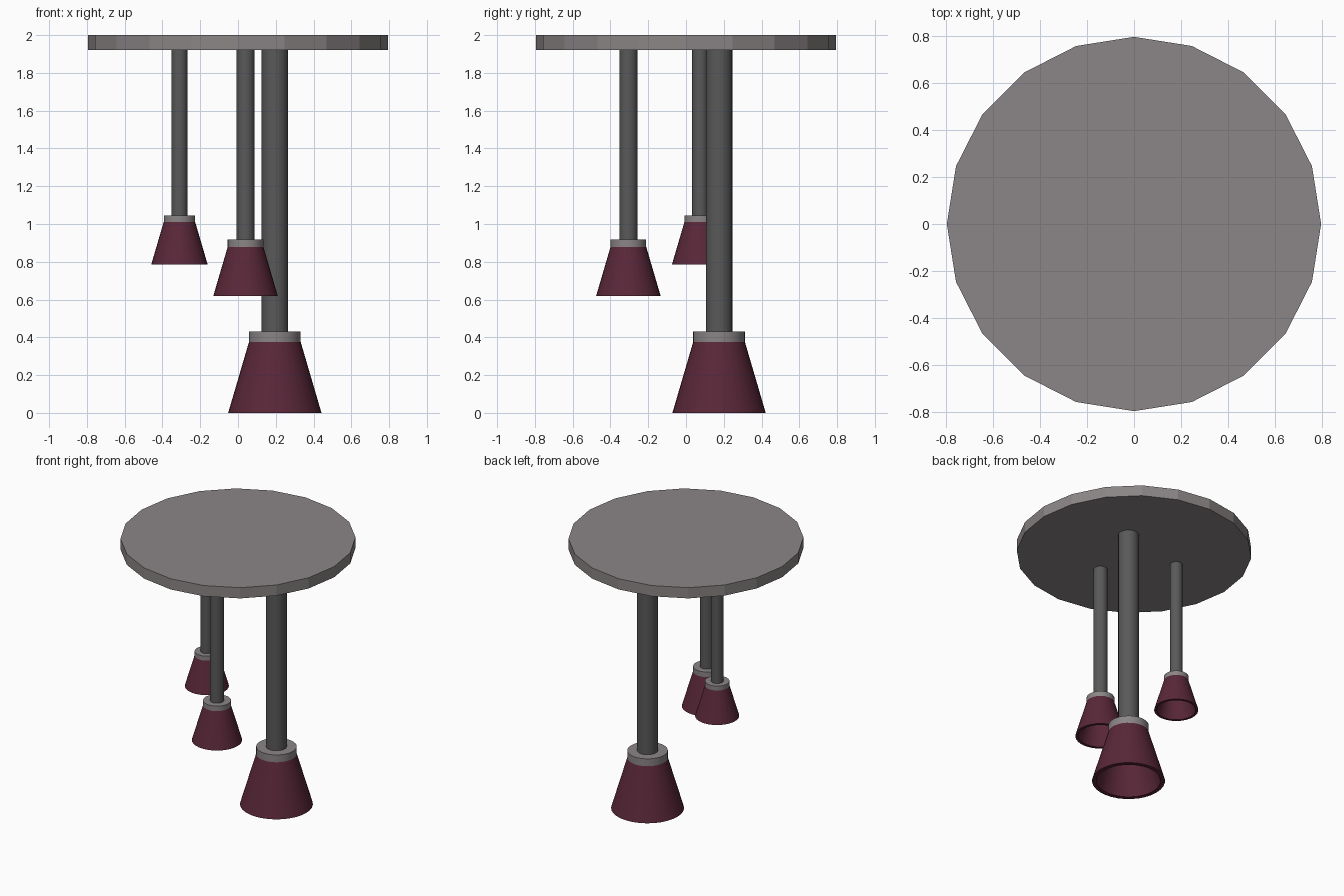
import bpy, math

if "Cube" in bpy.data.objects:
    bpy.data.objects.remove(bpy.data.objects["Cube"])

def material(name, rgb):
    m = bpy.data.materials.new(name)
    m.diffuse_color = (*rgb, 1)
    m.use_nodes = True
    m.node_tree.nodes["Principled BSDF"].inputs["Base Color"].default_value = m.diffuse_color
    return m

METAL = material("warm_metal", (0.26, 0.235, 0.238))
ROD = material("dark_rod", (0.10, 0.10, 0.10))
SHADE = material("maroon", (0.10, 0.02, 0.04))

def lathe(name, profile, loc, mat, sides=32, smooth=True):
    """Revolve a closed (radius, z) loop; radius 0 becomes a pole."""
    verts, faces, rings = [], [], []
    for r, z in profile:
        start = len(verts)
        n = 1 if r == 0 else sides
        for i in range(n):
            a = 2 * math.pi * i / sides
            verts.append((r * math.cos(a), r * math.sin(a), z))
        rings.append([start + (i % n) for i in range(sides)])
    for k, low in enumerate(rings):
        high = rings[(k + 1) % len(rings)]
        for i in range(sides):
            j = (i + 1) % sides
            f = list(dict.fromkeys((low[i], low[j], high[j], high[i])))
            if len(f) > 2:
                faces.append(f)
    mesh = bpy.data.meshes.new(name)
    mesh.from_pydata(verts, [], faces)
    mesh.materials.append(mat)
    ob = bpy.data.objects.new(name, mesh)
    bpy.context.collection.objects.link(ob)
    ob.location = loc
    if smooth:
        bpy.ops.object.select_all(action='DESELECT')
        ob.select_set(True)
        bpy.context.view_layer.objects.active = ob
        bpy.ops.object.shade_smooth_by_angle(angle=math.radians(30))
    return ob

def cylinder(name, r, z0, z1, x, y, mat, sides=32, smooth=True):
    return lathe(name, [(0, z0), (r, z0), (r, z1), (0, z1)], (x, y, 0), mat, sides, smooth)

# Ceiling plate
cylinder("ceiling_plate", 0.795, 1.92, 2.0, 0, 0, METAL, 20, False)

# Pendants: name, x, y, bottom z, scale
for name, x, y, z, s in [("large", 0.195, 0.175, 0.0, 1.0),
                         ("medium", 0.04, -0.305, 0.62, 0.69),
                         ("small", -0.31, 0.075, 0.785, 0.605)]:
    # Hollow shade with a thick rim
    lathe(name + "_shade",
          [(0.247 * s, 0), (0.137 * s, 0.375 * s), (0, 0.375 * s),
           (0, 0.345 * s), (0.115 * s, 0.345 * s), (0.217 * s, 0)],
          (x, y, z), SHADE)
    cylinder(name + "_cap", 0.137 * s, z + 0.375 * s, z + 0.43 * s, x, y, METAL)
    cylinder(name + "_rod", 0.07 * s, z + 0.42 * s, 1.925, x, y, ROD)
